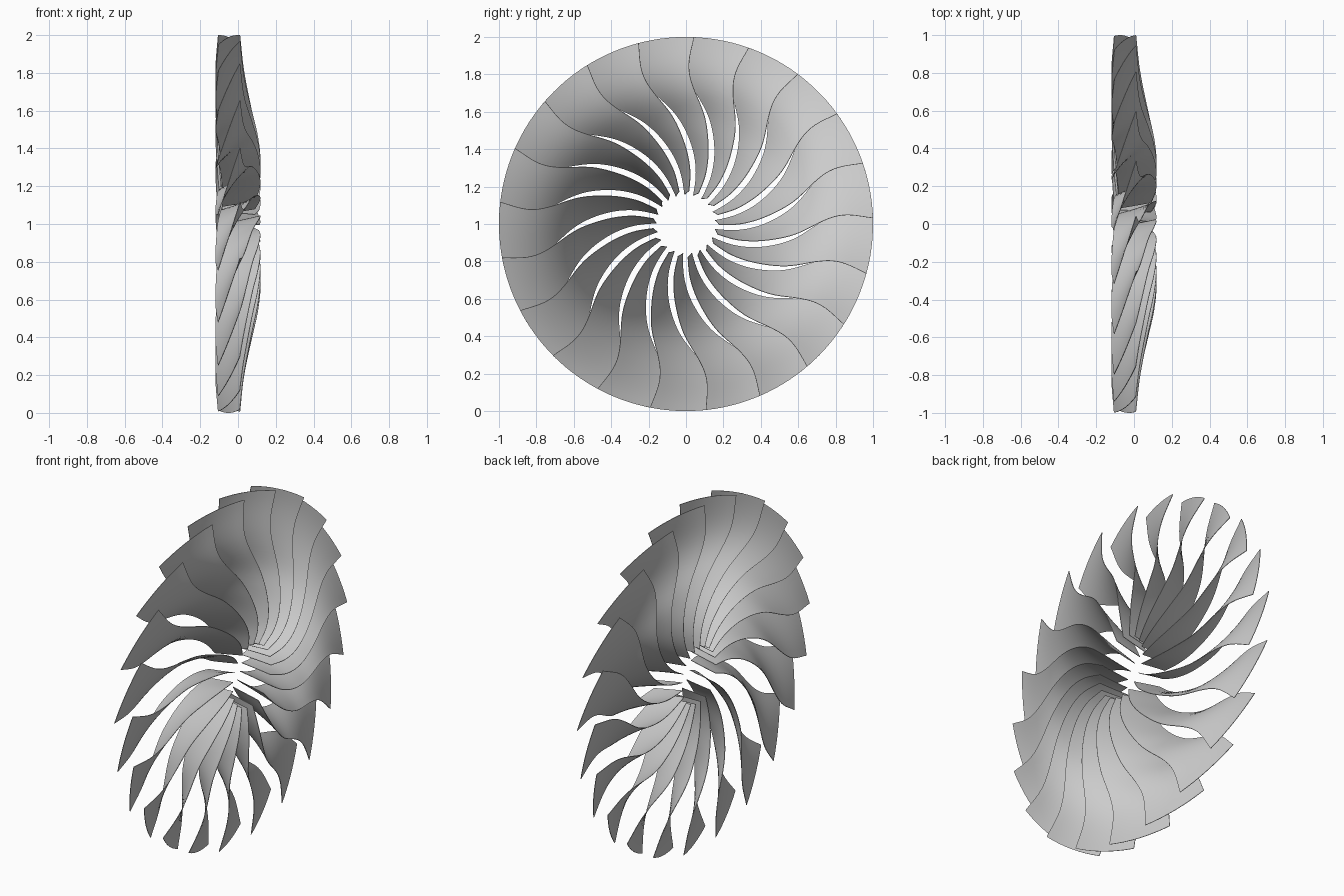
import bpy, bmesh
from math import radians, sin, cos, tau
from mathutils import Vector

cube = bpy.data.objects.get("Cube")
if cube:
    bpy.data.objects.remove(cube, do_unlink=True)

BLADES = 21
ROWS_PER_SPAN = 5
COLUMNS = 8

# Blade stations: radius, sweep of right edge, angular width, right x, left x,
# extra radius of the right edge (slanted root)
STATIONS = [Vector(s) for s in (
    (0.157, -20, 8, 0.09, -0.085, 0.02),
    (0.26, -19.5, 10.2, 0.113, -0.085, 0.008),
    (0.36, -16.5, 11.6, 0.118, -0.09, 0),
    (0.47, -12, 13, 0.104, -0.098, 0),
    (0.58, -7.5, 14.8, 0.079, -0.108, 0),
    (0.72, -1, 17.2, 0.048, -0.117, 0),
    (0.84, 1.4, 19, 0.027, -0.118, 0),
    (1.0, 0, 21, 0.01, -0.105, 0),
)]


def spline(points, i, t):
    """Catmull-Rom blend between station i and i + 1."""
    b, c = points[i], points[i + 1]
    a = points[i - 1] if i else b * 2 - c
    d = points[i + 2] if i + 2 < len(points) else c * 2 - b
    return (b * 2 + (c - a) * t + (a * 2 - b * 5 + c * 4 - d) * t * t
            + (b * 3 - a - c * 3 + d) * t ** 3) / 2


# Steel colour
metal = bpy.data.materials.new("plain grey metal")
metal.use_nodes = True
grey = (0.6, 0.6, 0.6, 1)
metal.diffuse_color = grey
metal.node_tree.nodes["Principled BSDF"].inputs["Base Color"].default_value = grey

# Twisted blade sheet: every row is an arc around the fan axis
rows = [spline(STATIONS, i, k / ROWS_PER_SPAN)
        for i in range(len(STATIONS) - 1) for k in range(ROWS_PER_SPAN)]
rows.append(STATIONS[-1])

bm = bmesh.new()
grid = []
for radius, sweep, width, x_right, x_left, slant in rows:
    line = []
    for c in range(COLUMNS + 1):
        u = c / COLUMNS
        a = radians(sweep + width * u)
        r = radius + slant * (1 - u)
        x = x_right + (x_left - x_right) * u
        line.append(bm.verts.new((x, r * cos(a), r * sin(a))))
    grid.append(line)
for lower, upper in zip(grid, grid[1:]):
    for c in range(COLUMNS):
        bm.faces.new((lower[c], upper[c], upper[c + 1], lower[c + 1]))
bmesh.ops.recalc_face_normals(bm, faces=bm.faces[:])
mesh = bpy.data.meshes.new("blade")
bm.to_mesh(mesh)
bm.free()
mesh.materials.append(metal)

# First blade, given a thin even thickness
blade = bpy.data.objects.new("blade_1", mesh)
bpy.context.collection.objects.link(blade)
bpy.context.view_layer.objects.active = blade
blade.select_set(True)
shell = blade.modifiers.new("thickness", "SOLIDIFY")
shell.thickness = 0.003
shell.offset = 0
bpy.ops.object.modifier_apply(modifier=shell.name)
bpy.ops.object.shade_smooth_by_angle(angle=radians(35))
blade.location.z = 1
blade.rotation_euler.x = radians(1.8)

# Ring of matching blades
for n in range(1, BLADES):
    copy = blade.copy()
    copy.name = f"blade_{n + 1}"
    copy.rotation_euler.x += tau * n / BLADES
    bpy.context.collection.objects.link(copy)
